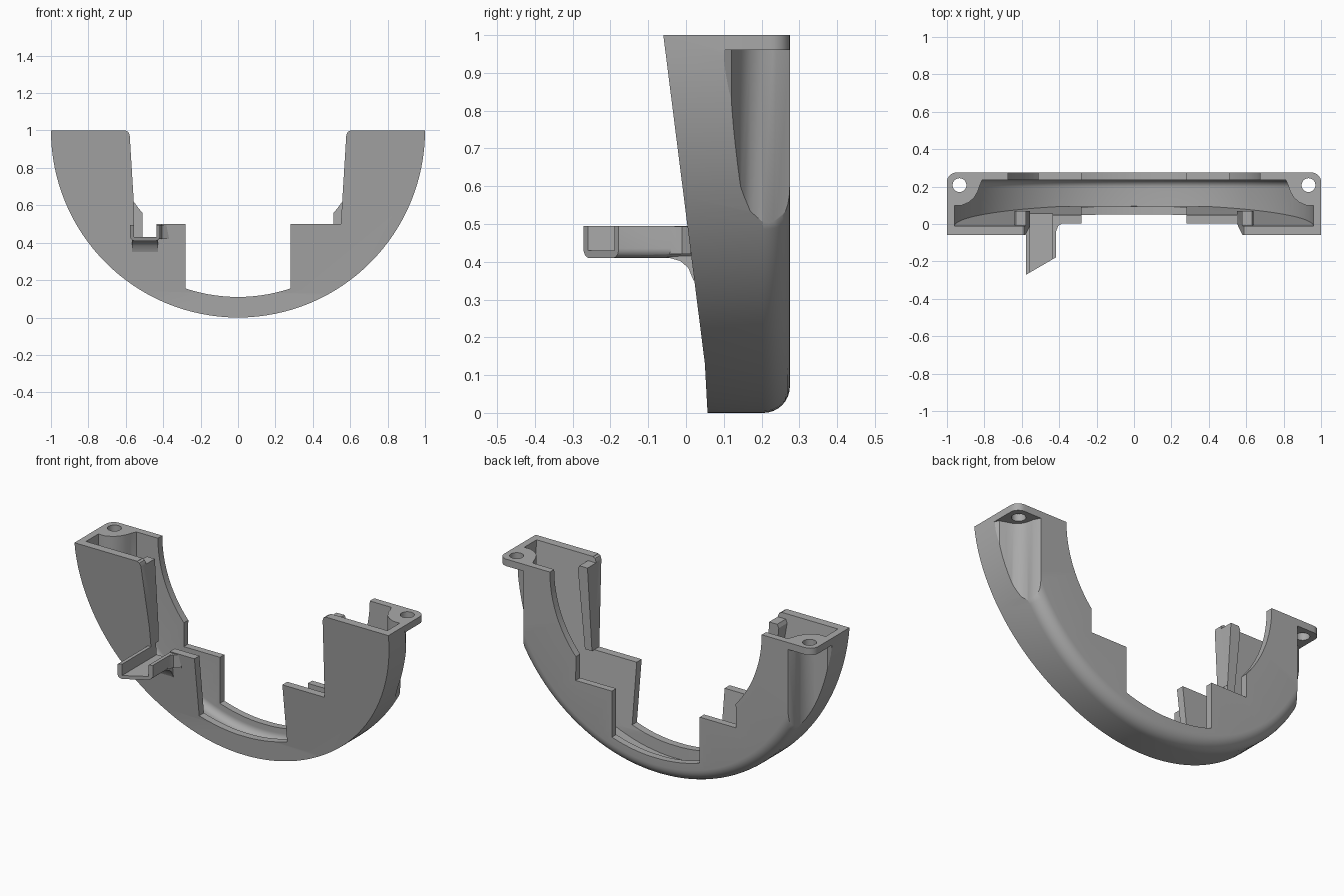
import bpy, bmesh
from math import sin, cos, pi, radians, sqrt
from mathutils import Vector

cube = bpy.data.objects.get("Cube")
if cube:
    bpy.data.objects.remove(cube)

grey = bpy.data.materials.new("matte grey")
grey.use_nodes = True
colour = (0.4, 0.4, 0.4, 1)
grey.diffuse_color = colour
grey.node_tree.nodes["Principled BSDF"].inputs["Base Color"].default_value = colour


def finish(name, bm):
    bmesh.ops.recalc_face_normals(bm, faces=bm.faces)
    mesh = bpy.data.meshes.new(name)
    bm.to_mesh(mesh)
    bm.free()
    mesh.materials.append(grey)
    ob = bpy.data.objects.new(name, mesh)
    bpy.context.collection.objects.link(ob)
    return ob


def prism(name, points, axis, low, high):
    """Extrude a flat outline along one axis."""
    place = {"x": lambda a, b, t: (t, a, b),
             "y": lambda a, b, t: (a, t, b),
             "z": lambda a, b, t: (a, b, t)}[axis]
    bm = bmesh.new()
    face = bm.faces.new([bm.verts.new(place(a, b, low)) for a, b in points])
    new = bmesh.ops.extrude_face_region(bm, geom=[face])["geom"]
    shift = Vector(place(0, 0, high - low))
    bmesh.ops.translate(bm, vec=shift, verts=[v for v in new if isinstance(v, bmesh.types.BMVert)])
    return finish(name, bm)


def lathe(name, profile):
    """Spin a radius/depth profile round the ring's axis."""
    bm = bmesh.new()
    verts = [bm.verts.new((r, y, 1)) for r, y in profile]
    edges = [bm.edges.new(pair) for pair in zip(verts, verts[1:])]
    bmesh.ops.spin(bm, geom=verts + edges, cent=(0, 0, 1), axis=(0, 1, 0),
                   angle=2 * pi, steps=128)
    bmesh.ops.remove_doubles(bm, verts=bm.verts, dist=0.0001)
    return finish(name, bm)


def combine(target, tool, operation="DIFFERENCE"):
    mod = target.modifiers.new("cut", "BOOLEAN")
    mod.operation, mod.solver, mod.object = operation, "EXACT", tool
    bpy.context.view_layer.objects.active = target
    bpy.ops.object.modifier_apply(modifier=mod.name)
    bpy.data.objects.remove(tool)


def flip(points, side):
    return [(side * a, b) for a, b in points]


def mirrored(half):
    return half + flip(half[::-1], -1)


def arc(cx, cy, r, start, end, steps=8):
    angles = [radians(start + (end - start) * i / steps) for i in range(steps + 1)]
    return [(cx + r * cos(a), cy + r * sin(a)) for a in angles]


# Outer half ring: rounded back edge, sloping front
back, fillet, wall = 0.275, 0.07, 0.04
body = lathe("half_ring_housing", [(0, -0.3), (1, -0.3)]
             + arc(1 - fillet, back - fillet, fillet, 0, 90) + [(0, back)])
slope = [(-0.06, 1), (0.05, 0.13), (0.057, 0), (0.06, -0.2), (0.5, -0.2), (0.5, 1)]
combine(body, prism("slope", slope, "x", -2, 2), "INTERSECT")

# Hollow interior
cavity = lathe("cavity", [(0, -0.3), (1 - wall, -0.3)]
               + arc(0.92, back - 2 * wall, wall, 0, 90) + [(0, back - wall)])
inner = [(-0.03, 1.15), (0.093, 0.13), (0.1, -0.2), (0.5, -0.2), (0.5, 1.15)]
combine(cavity, prism("inner_slope", inner, "x", -2, 2), "INTERSECT")

boss = [(1.2, 0.1), (0.92, 0.1), (0.885, 0.115), (0.855, 0.14), (0.835, 0.175),
        (0.825, 0.205), (0.805, 0.25), (0.805, 0.5), (1.2, 0.5)]
recess = [(1.2, 0.1), (0.998, 0.1), (0.985, 0.12), (0.95, 0.133), (0.915, 0.145), (0.885, 0.17),
          (0.87, 0.2), (0.862, 0.24), (0.84, 0.28), (0.84, 0.5), (1.2, 0.5)]
flange = [(0.82, 0.09), (1, 0.09)] + arc(0.95, back - 0.05, 0.05, 0, 90) + [(0.82, back)]
rib = [(0.48, 0.5), (0.595, 0.5), (0.64, 0.95), (0.63, 0.97), (0.48, 0.97)]

for side in (-1, 1):
    # Material kept round the screw channel and the edge rib
    combine(cavity, prism("boss", flip(boss, side), "z", -0.5, 2.5))
    combine(cavity, prism("rib", flip(rib, side), "y", -0.4, 0.07))
    # Screw channel, top flange and hole
    combine(body, prism("recess", flip(recess, side), "z", 0.2, 0.96))
    combine(body, prism("flange", flip(flange, side), "z", 0.96, 1), "UNION")
    hole = arc(0.933, 0.208, 0.037, 0, 345, 23)
    combine(body, prism("hole", flip(hole, side), "z", 0.9, 1.1))
combine(body, cavity)

# Stepped openings in the front and back walls
floor = [(x, 1 - sqrt(0.89 ** 2 - x * x)) for x in [0.28 - 0.04 * i for i in range(7)]]
front_cut = [(0.6, 1.2), (0.6, 0.998), (0.587, 0.993), (0.579, 0.975),
             (0.55, 0.5), (0.28, 0.5)] + floor
combine(body, prism("front_opening", mirrored(front_cut), "y", -0.5, 0.16))
back_cut = [(0.675, 1.2)] + arc(0, 1, 0.675, 0, -41, 12) + [(0.51, 0.42), (0.28, 0.42)] + floor
combine(body, prism("back_opening", mirrored(back_cut), "y", 0.15, 0.5))

# Channel-shaped hook on the right arm
left, right, low, top = -0.577, -0.417, 0.41, 0.495
outer = ([(left, top)] + arc(left + 0.025, low + 0.025, 0.025, 180, 270, 5)
         + arc(right - 0.025, low + 0.025, 0.025, 270, 360, 5) + [(right, top)])
hook = prism("hook", outer, "y", -0.3, 0.04)
gusset = [(-0.05, 0.412), (-0.015, 0.402), (0.006, 0.384), (0.02, 0.35), (0.04, 0.35), (0.04, 0.42)]
combine(hook, prism("gusset", gusset, "x", left + 0.01, right - 0.01), "UNION")
side_web = [(right - 0.01, -0.05), (right, -0.04), (-0.405, -0.01), (-0.37, 0.012),
            (-0.37, 0.035), (right - 0.01, 0.035)]
combine(hook, prism("side_web", side_web, "z", low + 0.01, top - 0.001), "UNION")
tip = [(-0.7, -0.343), (-0.3, -0.11), (-0.3, -0.5), (-0.7, -0.5)]
combine(hook, prism("tip_cut", tip, "z", 0, 1))
channel = [(left + 0.02, 0.6), (left + 0.02, 0.43), (right - 0.02, 0.43), (right - 0.02, 0.6)]
combine(hook, prism("channel", channel, "y", -0.5, 0.12))
combine(body, prism("notch", channel, "y", -0.5, 0.12))

# Smooth curves, crisp edges
for ob in (body, hook):
    bpy.ops.object.select_all(action="DESELECT")
    ob.select_set(True)
    bpy.context.view_layer.objects.active = ob
    bpy.ops.object.shade_smooth_by_angle(angle=radians(30))
